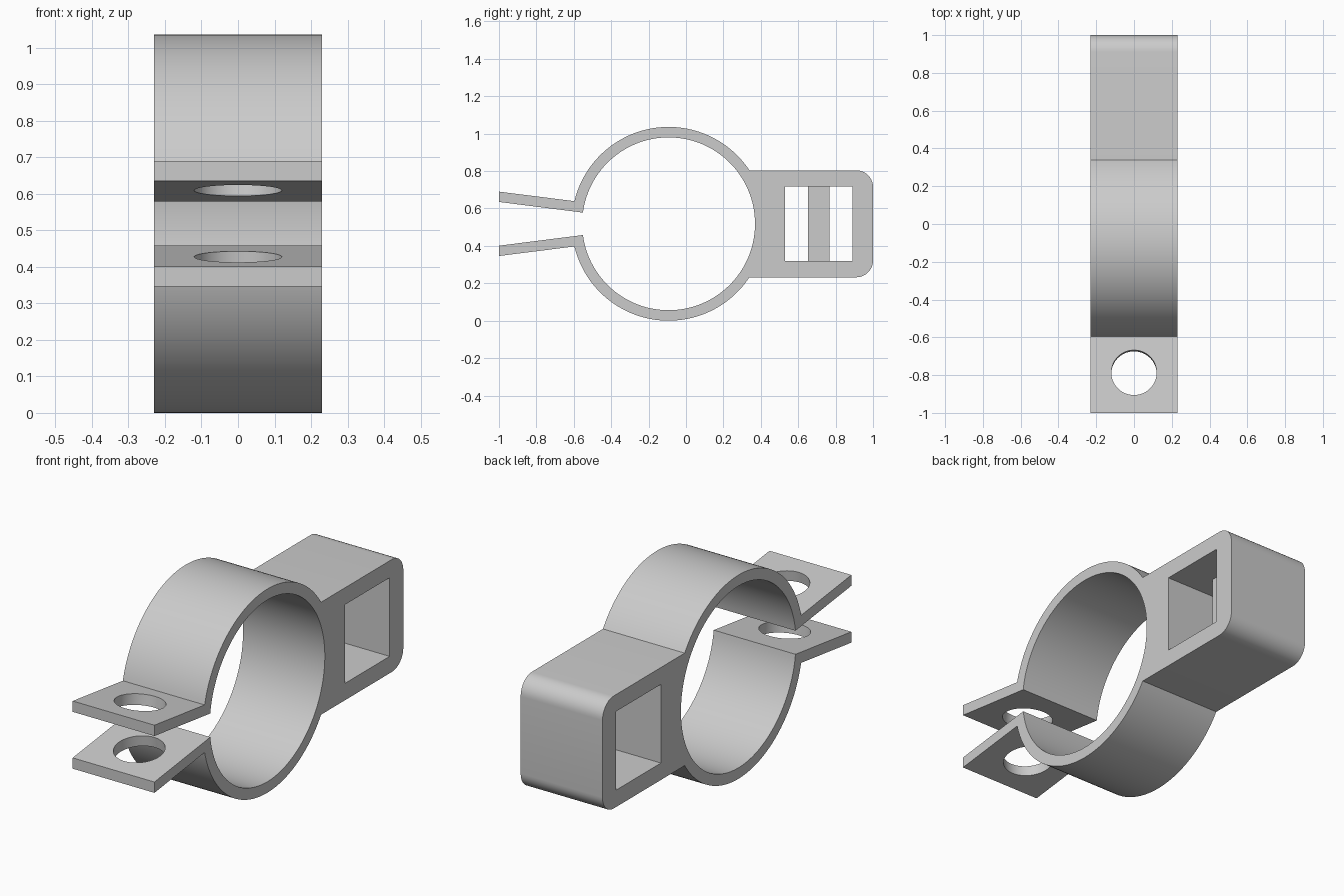
import bpy, bmesh
from math import sin, cos, pi, atan2, asin
from mathutils import Matrix, Vector

cube = bpy.data.objects.get("Cube")
if cube:
    bpy.data.objects.remove(cube, do_unlink=True)

HALF_W = 0.23                 # half the strap width along x
CY, CZ = -0.093, 0.518        # ring centre
R_OUT, R_IN = 0.518, 0.462
BOX_H, FILLET = 0.286, 0.09   # box half height and corner radius

grey = bpy.data.materials.new("light grey")
grey.use_nodes = True
grey.diffuse_color = (0.6, 0.6, 0.6, 1)
grey.node_tree.nodes["Principled BSDF"].inputs["Base Color"].default_value = (0.6, 0.6, 0.6, 1)


def arc(cy, cz, r, a0, a1, n):
    steps = [a0 + (a1 - a0) * i / n for i in range(n + 1)]
    return [(cy + r * cos(a), cz + r * sin(a)) for a in steps]


def finish(name, bm):
    bmesh.ops.recalc_face_normals(bm, faces=bm.faces)
    mesh = bpy.data.meshes.new(name)
    bm.to_mesh(mesh)
    bm.free()
    mesh.materials.append(grey)
    obj = bpy.data.objects.new(name, mesh)
    bpy.context.collection.objects.link(obj)
    return obj


def prism(name, profile, half):
    """Extrude a (y, z) outline along x."""
    bm = bmesh.new()
    face = bm.faces.new([bm.verts.new((-half, y, z)) for y, z in profile])
    ext = bmesh.ops.extrude_face_region(bm, geom=[face])
    verts = [v for v in ext["geom"] if isinstance(v, bmesh.types.BMVert)]
    bmesh.ops.translate(bm, verts=verts, vec=(2 * half, 0, 0))
    return finish(name, bm)


def rect(y0, y1, z0, z1):
    return [(y0, z0), (y1, z0), (y1, z1), (y0, z1)]


# Upper half outline, from the inner back of the ring round to the box end
a_in = pi - asin(0.06 / R_IN)
a_out = pi - asin(0.121 / R_OUT)
a_box = asin(BOX_H / R_OUT)
inner = arc(CY, CZ, R_IN, 0, a_in, 64)
flange = [(-1, CZ + 0.117), (-1, CZ + 0.172)]
outer = arc(CY, CZ, R_OUT, a_out, a_box, 56)
corner = arc(1 - FILLET, CZ + BOX_H - FILLET, FILLET, pi / 2, 0, 10)
upper = inner + flange + outer + corner
lower = [(y, 2 * CZ - z) for y, z in reversed(upper[1:])]
clamp = prism("clamp_body", upper + lower, HALF_W)

# Window through the box
cutters = [prism("window_cutter", rect(0.53, 0.89, CZ - 0.2, CZ + 0.2), 0.5)]

# Bolt holes, square to each sloping flange
slope = atan2(0.057, 0.45)
for side in (1, -1):
    bm = bmesh.new()
    centre = Vector((0, -0.79, CZ + side * 0.117 - side * 0.027 + side * 0.027))
    bmesh.ops.create_cone(bm, cap_ends=True, segments=64, radius1=0.12, radius2=0.12,
                          depth=0.16, matrix=Matrix.Translation(centre)
                          @ Matrix.Rotation(-side * slope, 4, 'X'))
    cutters.append(finish("bolt_hole_cutter", bm))

for cutter in cutters:
    mod = clamp.modifiers.new("cut", 'BOOLEAN')
    mod.operation, mod.solver, mod.object = 'DIFFERENCE', 'EXACT', cutter

# Keep the cut mesh and discard the cutters
graph = bpy.context.evaluated_depsgraph_get()
cut_mesh = bpy.data.meshes.new_from_object(clamp.evaluated_get(graph))
clamp.modifiers.clear()
clamp.data = cut_mesh
for cutter in cutters:
    bpy.data.objects.remove(cutter, do_unlink=True)

# Upright bar in the middle of the window
prism("window_bar", rect(0.652, 0.766, CZ - 0.2, CZ + 0.2), 0.057)

bpy.ops.object.select_all(action='DESELECT')
clamp.select_set(True)
bpy.context.view_layer.objects.active = clamp
bpy.ops.object.shade_smooth_by_angle(angle=pi / 6)
